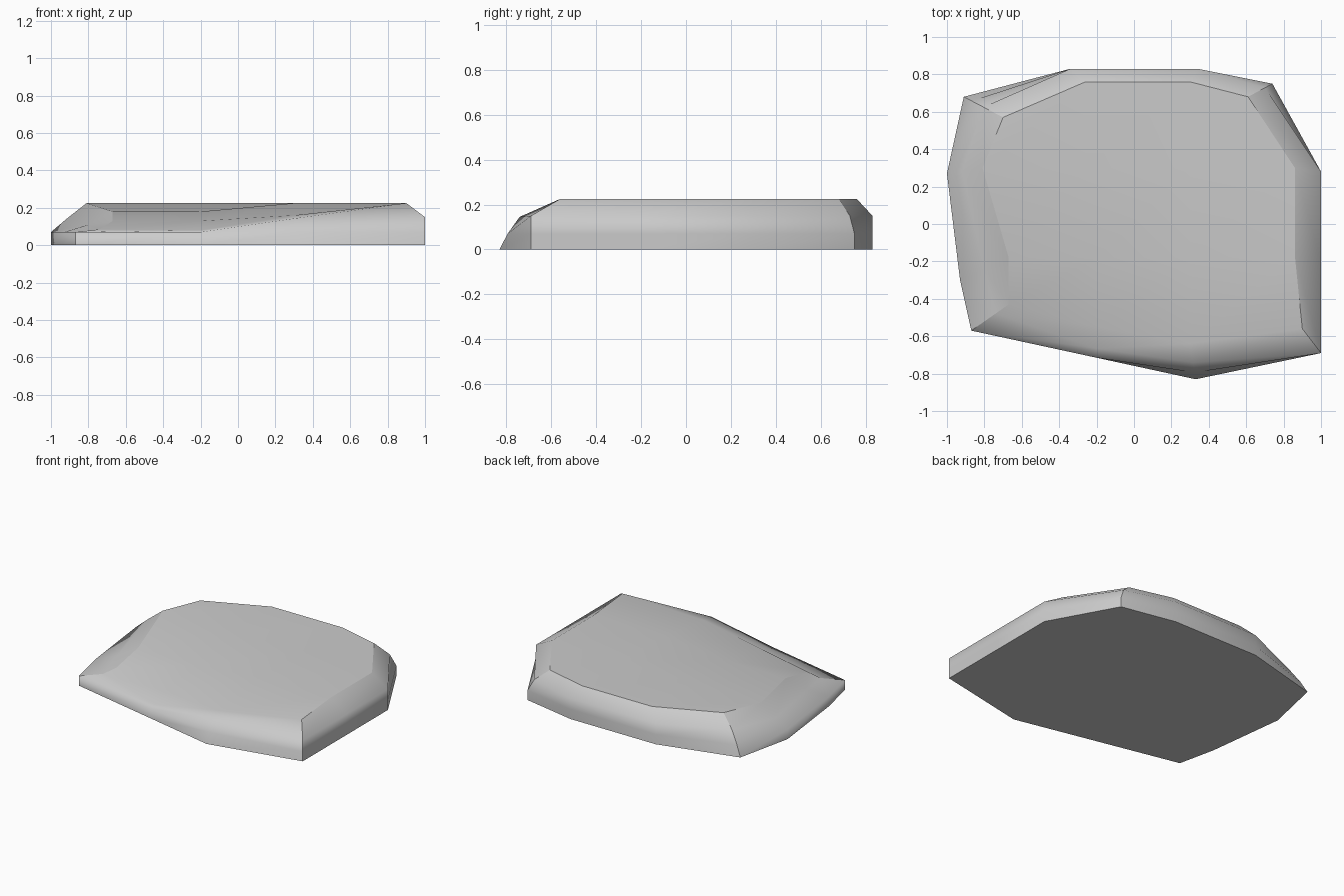
import bpy
import bmesh
from mathutils import Vector

cube = bpy.data.objects.get("Cube")
if cube:
    bpy.data.objects.remove(cube, do_unlink=True)

HEIGHT = 0.225

# Each column of the side wall: foot (x, y), rim (x, y, z), shoulder (inset, z)
columns = [
    ((-.87, -.57), (-.67, -.43, .13), (.65, .085)),      # front right corner
    ((-.2, -.715), (-.2, -.55, .13), (.3, .08)),
    ((.33, -.83), (.3, -.64, .16), (.47, .145)),
    ((1, -.69), (.9, -.56, HEIGHT), (0, .15)),           # front left corner
    ((1, -.2), (.86, -.17, HEIGHT), (0, .15)),
    ((1, .28), (.86, .3, HEIGHT), (0, .15)),
    ((.74, .75), (.61, .68, HEIGHT), (.3, .15)),         # back left corner
    ((.34, .83), (.3, .76, HEIGHT), (0, .15)),
    ((-.34, .83), (-.26, .76, HEIGHT), (0, .15)),
    ((-.91, .68), (-.7, .57, HEIGHT), (.5, .15)),        # back right corner
    ((-1, .27), (-.81, .3, HEIGHT), (.43, .14)),
    ((-.93, -.3), (-.67, -.18, .18), (.5, .11)),
]
corners = {0, 3, 6, 9}
leaning = {2, 9}          # columns that already lean inward near the ground
count = len(columns)

bm = bmesh.new()


def ring_point(foot, rim, inset, z):
    point = Vector((*foot, 0)).lerp(Vector(rim), inset)
    point.z = z
    return bm.verts.new(point)


# Side wall rings, from the ground to the rim
rings = [[], [], [], []]
for i, (foot, rim, (inset, z)) in enumerate(columns):
    rings[0].append(ring_point(foot, rim, 0, 0))
    rings[1].append(ring_point(foot, rim, inset * .4 if i in leaning else 0, .07))
    rings[2].append(ring_point(foot, rim, inset, z))
    rings[3].append(bm.verts.new(rim))

for lower, upper in zip(rings, rings[1:]):
    for i in range(count):
        j = (i + 1) % count
        bm.faces.new((lower[i], lower[j], upper[j], upper[i]))

# Underside
bm.faces.new(reversed(rings[0]))

# Top surface: a four by four grid framed by the rim
rim = rings[3]
inner = [bm.verts.new(p) for p in (
    (-.2, -.18, .18), (.3, -.18, HEIGHT), (-.26, .3, HEIGHT), (.3, .3, HEIGHT))]
grid = [
    rim[0:4],
    [rim[11], inner[0], inner[1], rim[4]],
    [rim[10], inner[2], inner[3], rim[5]],
    [rim[9], rim[8], rim[7], rim[6]],
]
for front, back in zip(grid, grid[1:]):
    for i in range(3):
        bm.faces.new((front[i], front[i + 1], back[i + 1], back[i]))

# Smooth stone, with creases at the corners, foot and most of the rim
for face in bm.faces:
    face.smooth = True


def crease(a, b):
    bm.edges.get((a, b)).smooth = False


for i in range(count):
    j = (i + 1) % count
    crease(rings[0][i], rings[0][j])
    if i > 2:
        crease(rim[i], rim[j])
    if i in corners:
        for lower, upper in zip(rings, rings[1:]):
            crease(lower[i], upper[i])

bmesh.ops.recalc_face_normals(bm, faces=bm.faces)
mesh = bpy.data.meshes.new("stone_slab")
bm.to_mesh(mesh)
bm.free()

slab = bpy.data.objects.new("stone_slab", mesh)
bpy.context.collection.objects.link(slab)
weighted = slab.modifiers.new("even_shading", "WEIGHTED_NORMAL")
weighted.keep_sharp = True

# Stone colour
stone = bpy.data.materials.new("stone_grey")
stone.use_nodes = True
colour = (.6, .6, .6, 1)
stone.diffuse_color = colour
stone.node_tree.nodes["Principled BSDF"].inputs["Base Color"].default_value = colour
mesh.materials.append(stone)
